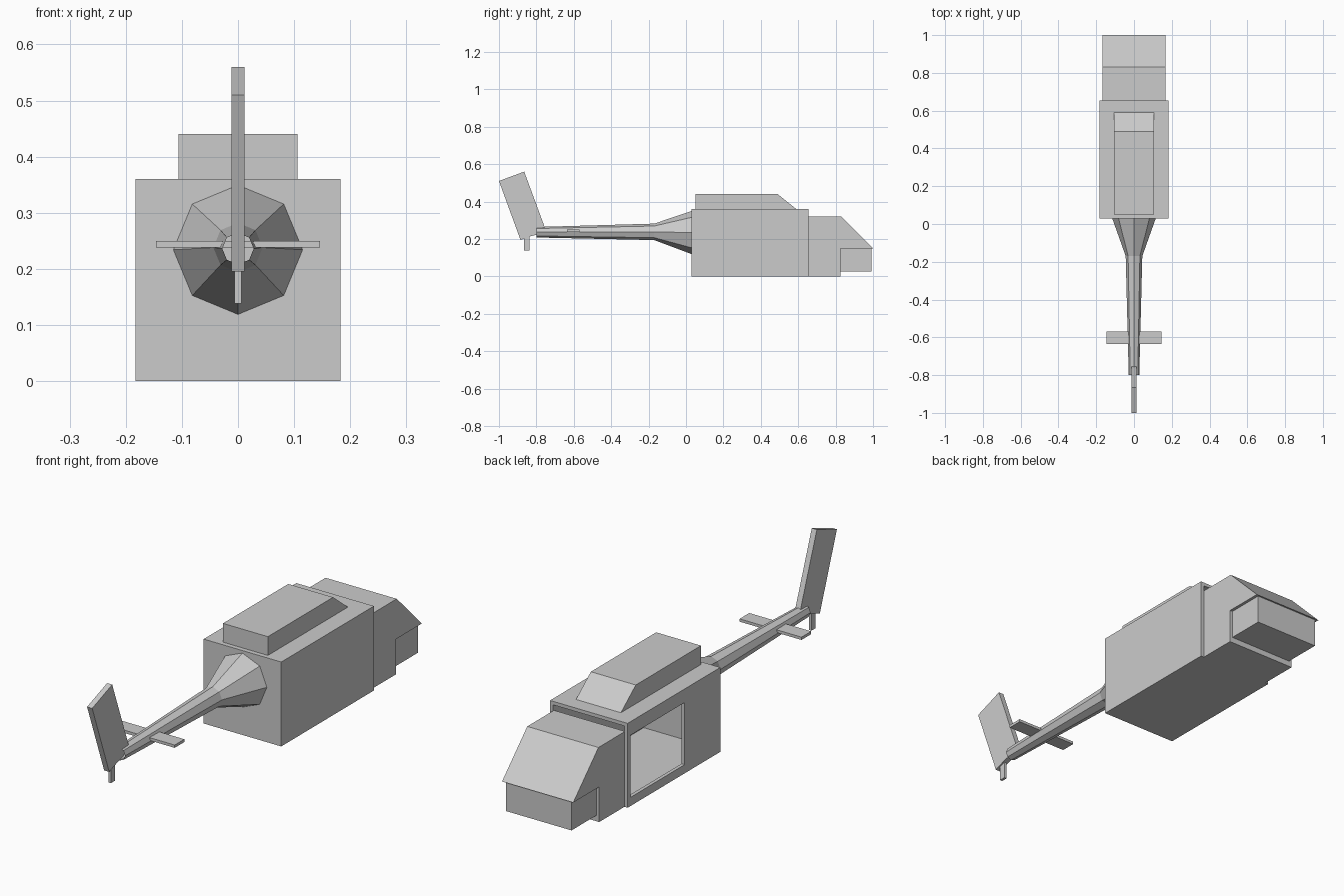
import bpy, bmesh, math

if "Cube" in bpy.data.objects:
    bpy.data.objects.remove(bpy.data.objects["Cube"])

grey = bpy.data.materials.new("body grey")
grey.diffuse_color = (0.6, 0.6, 0.6, 1)
grey.use_nodes = True
grey.node_tree.nodes["Principled BSDF"].inputs["Base Color"].default_value = grey.diffuse_color


def finish(name, bm):
    bmesh.ops.recalc_face_normals(bm, faces=bm.faces[:])
    me = bpy.data.meshes.new(name)
    bm.to_mesh(me)
    bm.free()
    me.materials.append(grey)
    ob = bpy.data.objects.new(name, me)
    bpy.context.collection.objects.link(ob)
    return ob


def prism(name, half_width, profile):
    """Extrude a (y, z) side profile symmetrically across x."""
    bm = bmesh.new()
    left, right = [[bm.verts.new((s * half_width, y, z)) for y, z in profile] for s in (-1, 1)]
    bm.faces.new(left)
    bm.faces.new(right)
    n = len(profile)
    for i in range(n):
        j = (i + 1) % n
        bm.faces.new((left[i], left[j], right[j], right[i]))
    return finish(name, bm)


def box(name, half_width, y0, y1, z0, z1):
    return prism(name, half_width, [(y0, z0), (y1, z0), (y1, z1), (y0, z1)])


def cut(target, cutter):
    mod = target.modifiers.new(cutter.name, 'BOOLEAN')
    mod.operation = 'DIFFERENCE'
    mod.solver = 'EXACT'
    mod.object = cutter
    cutter.hide_render = True
    cutter.hide_viewport = True


# Hollow cabin, open at the front, with one side door opening
cabin = box("cabin", 0.183, 0.03, 0.655, 0, 0.36)
cut(cabin, box("cabin_interior_cutter", 0.168, 0.045, 0.8, 0.015, 0.345))
door = box("door_cutter", 0.05, 0.27, 0.635, 0.037, 0.302)
door.location.x = -0.18
cut(cabin, door)

# Cockpit with sloped windscreen, and the narrower chin below it
prism("cockpit", 0.168, [(0.65, 0), (0.825, 0), (0.825, 0.15), (1.0, 0.15),
                         (0.83, 0.32), (0.65, 0.32)])
box("chin", 0.155, 0.82, 0.993, 0.025, 0.152)

# Engine housing on the roof
prism("engine_housing", 0.106, [(0.05, 0.355), (0.595, 0.355), (0.59, 0.36),
                                (0.49, 0.44), (0.05, 0.44)])

# Eight-sided tapering tail boom
bm = bmesh.new()
rings = []
for y, r, zc in [(0.035, 0.117, 0.234), (-0.17, 0.044, 0.238), (-0.8, 0.028, 0.236)]:
    rings.append([bm.verts.new((r * math.cos(i * math.pi / 4), y, zc + r * math.sin(i * math.pi / 4)))
                  for i in range(8)])
for a, b in zip(rings, rings[1:]):
    for i in range(8):
        j = (i + 1) % 8
        bm.faces.new((a[i], a[j], b[j], b[i]))
finish("tail_boom", bm)

# Tail surfaces
box("stabilizer", 0.146, -0.635, -0.57, 0.238, 0.25)
prism("tail_fin", 0.012, [(-1.0, 0.51), (-0.865, 0.56), (-0.755, 0.262), (-0.79, 0.225),
                          (-0.83, 0.215), (-0.885, 0.195)])
box("tail_skid", 0.006, -0.865, -0.837, 0.138, 0.215)
